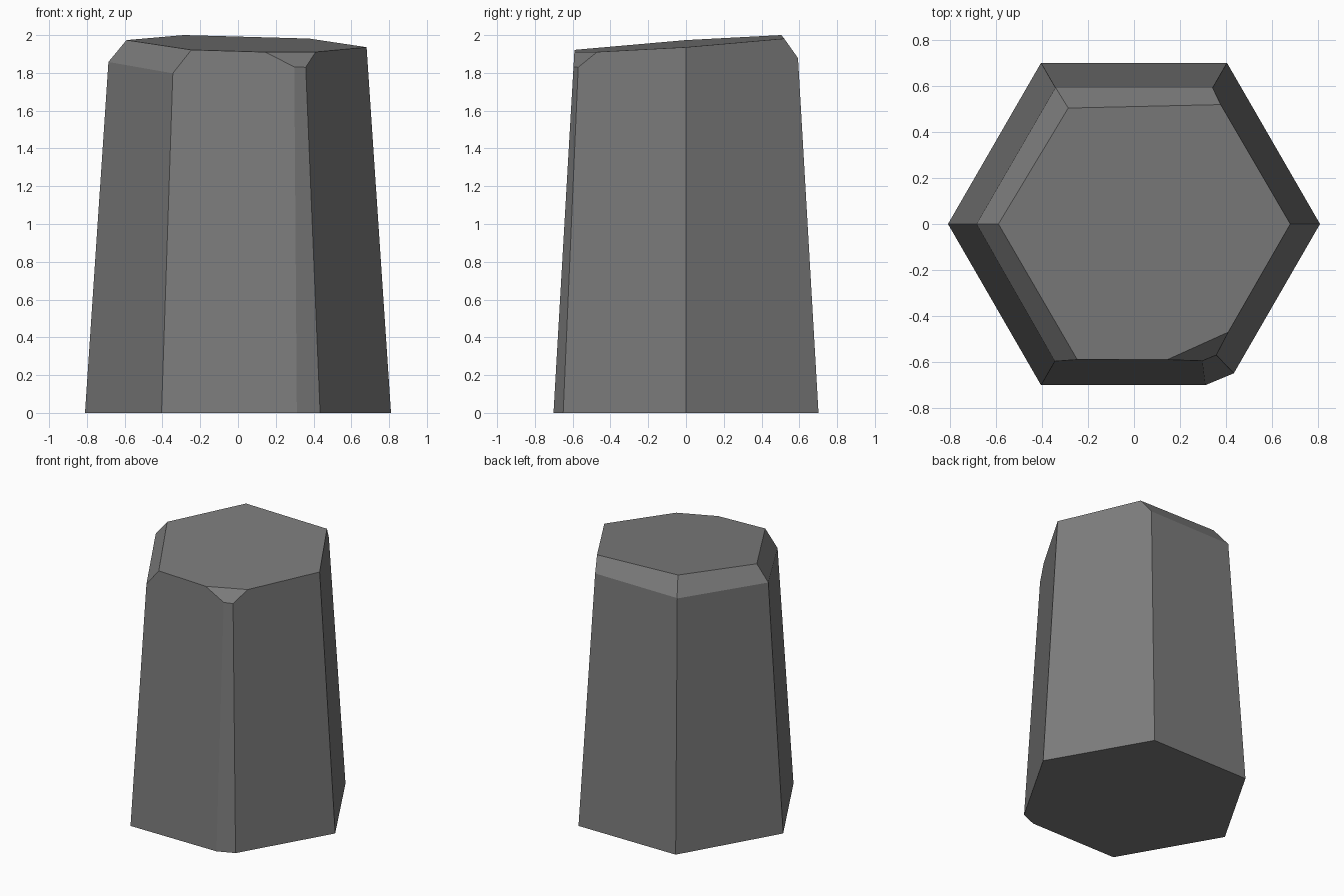
import bpy, bmesh, math
from mathutils import Vector

if "Cube" in bpy.data.objects:
    bpy.data.objects.remove(bpy.data.objects["Cube"])

stone = bpy.data.materials.new("dark grey stone")
stone.diffuse_color = (0.2, 0.2, 0.2, 1)
stone.use_nodes = True
stone.node_tree.nodes["Principled BSDF"].inputs["Base Color"].default_value = stone.diffuse_color

# Tapered six-sided column, taller than needed before trimming
R, TAPER, H = 0.81, 0.0667, 2.2
bm = bmesh.new()
bmesh.ops.create_cone(bm, cap_ends=True, segments=6, radius1=R,
                      radius2=R - TAPER * H, depth=H)
bmesh.ops.translate(bm, verts=bm.verts, vec=(0, 0, H / 2))
if max(v.co.x for v in bm.verts) < R - 0.01:      # keep corners on the x axis
    for v in bm.verts:
        v.co.x, v.co.y = v.co.y, -v.co.x
    

def slice_off(a, b, c):
    """Cut along the plane through three points, keeping the column's middle."""
    a, b, c = Vector(a), Vector(b), Vector(c)
    n = (b - a).cross(c - a).normalized()
    if n.dot(Vector((0, 0, 1)) - a) > 0:
        n = -n
    cut = bmesh.ops.bisect_plane(bm, geom=bm.verts[:] + bm.edges[:] + bm.faces[:],
                                 plane_co=a, plane_no=n, clear_outer=True, dist=1e-5)
    bmesh.ops.holes_fill(bm, edges=[e for e in bm.edges if e.is_boundary], sides=0)


# Sloping top
slice_off((-0.28, 0.505, 2.0), (0.68, 0, 1.936), (-0.25, -0.59, 1.922))
# Broken rim edges: back, back left, front left
slice_off((-0.345, 0.6, 1.865), (0.34, 0.6, 1.868), (-0.28, 0.505, 2.0))
slice_off((-0.345, 0.6, 1.865), (-0.686, 0, 1.858), (-0.59, 0, 1.974))
slice_off((-0.686, 0, 1.858), (-0.35, -0.6, 1.79), (-0.59, 0, 1.974))
# Worn front right corner and its chipped top
slice_off((0.315, -0.70, 0), (0.435, -0.65, 0), (0.30, -0.595, 1.83))
slice_off((0.145, -0.59, 1.911), (0.41, -0.47, 1.912), (0.33, -0.583, 1.83))

bmesh.ops.recalc_face_normals(bm, faces=bm.faces)
mesh = bpy.data.meshes.new("stone_column")
bm.to_mesh(mesh)
bm.free()
mesh.materials.append(stone)
column = bpy.data.objects.new("stone_column", mesh)
bpy.context.collection.objects.link(column)
